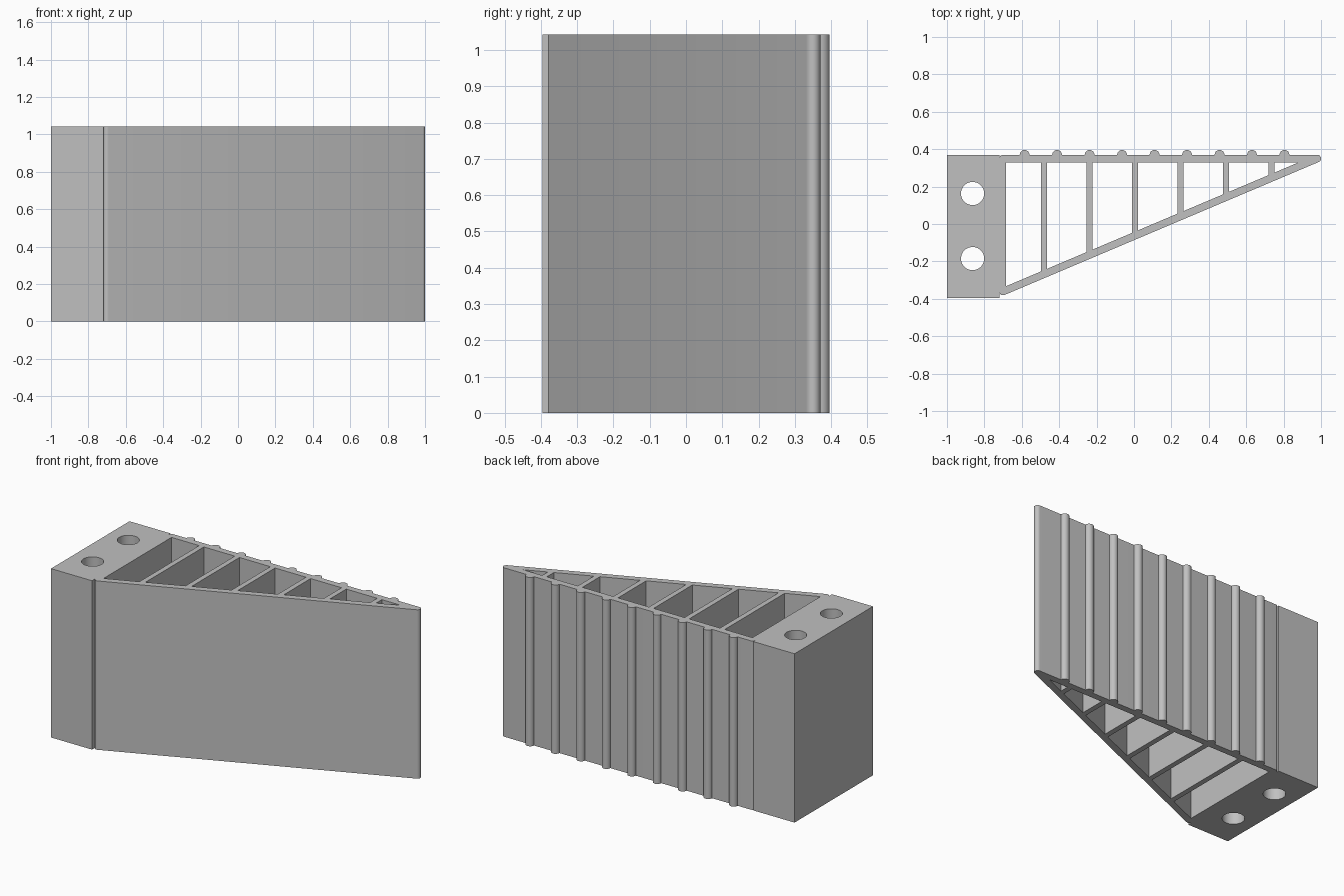
import bpy
import bmesh
from math import pi, sin, cos, atan2

cube = bpy.data.objects.get("Cube")
if cube:
    bpy.data.objects.remove(cube, do_unlink=True)

HEIGHT = 1.042
WALL_R = 0.02          # half the thickness of the frame walls
RIB_HALF = 0.016
JOINT_X = -0.72        # where the frame meets the block
BACK_Y, TIP_X, HEEL_Y = 0.35, 0.98, -0.361
HEEL_X = JOINT_X + WALL_R

grey = bpy.data.materials.new("plain grey")
grey.use_nodes = True
colour = (0.53, 0.53, 0.53, 1)
grey.diffuse_color = colour
grey.node_tree.nodes["Principled BSDF"].inputs["Base Color"].default_value = colour


def arc(cx, cy, r, start, end, steps):
    return [(cx + r * cos(start + (end - start) * i / steps),
             cy + r * sin(start + (end - start) * i / steps)) for i in range(steps + 1)]


def circle(cx, cy, r, steps=40):
    return arc(cx, cy, r, 0, 2 * pi, steps)[:-1]


def extrude_profile(name, loops):
    """Fill the first loop, cut the others as holes, and extrude up from the floor."""
    curve = bpy.data.curves.new(name + "_profile", "CURVE")
    curve.dimensions = "2D"
    curve.fill_mode = "BOTH"
    curve.extrude = HEIGHT / 2
    for loop in loops:
        spline = curve.splines.new("POLY")
        spline.points.add(len(loop) - 1)
        for point, (x, y) in zip(spline.points, loop):
            point.co = (x, y, 0, 1)
        spline.use_cyclic_u = True
    helper = bpy.data.objects.new(name + "_helper", curve)
    bpy.context.collection.objects.link(helper)
    bpy.context.view_layer.update()
    graph = bpy.context.evaluated_depsgraph_get()
    mesh = bpy.data.meshes.new_from_object(helper.evaluated_get(graph))
    bpy.data.objects.remove(helper, do_unlink=True)
    bpy.data.curves.remove(curve)

    bm = bmesh.new()
    bm.from_mesh(mesh)
    bmesh.ops.remove_doubles(bm, verts=bm.verts, dist=0.0001)
    bmesh.ops.translate(bm, verts=bm.verts, vec=(0, 0, HEIGHT / 2))
    bmesh.ops.recalc_face_normals(bm, faces=bm.faces)
    bm.to_mesh(mesh)
    bm.free()
    mesh.materials.clear()
    mesh.materials.append(grey)
    obj = bpy.data.objects.new(name, mesh)
    bpy.context.collection.objects.link(obj)
    bpy.ops.object.select_all(action="DESELECT")
    obj.select_set(True)
    bpy.context.view_layer.objects.active = obj
    bpy.ops.object.shade_smooth_by_angle(angle=pi / 6)
    return obj


# Mounting block with two bolt holes
block = [(-1, -0.395), (JOINT_X, -0.395), (JOINT_X, 0.37), (-1, 0.37)]
extrude_profile("mounting_block", [block] + [circle(-0.863, y, 0.062) for y in (0.163, -0.185)])

# Wedge frame: rounded triangle with pockets left between the ribs
slope = (BACK_Y - HEEL_Y) / (TIP_X - HEEL_X)
tilt = atan2(slope, 1)
outline = (arc(HEEL_X, BACK_Y, WALL_R, pi / 2, pi, 6)
           + arc(HEEL_X, HEEL_Y, WALL_R, pi, 1.5 * pi + tilt, 8)
           + arc(TIP_X, BACK_Y, WALL_R, -pi / 2 + tilt, pi / 2, 14))
pocket_back = BACK_Y - WALL_R


def pocket_front(x):
    return HEEL_Y + slope * (x - HEEL_X) + WALL_R / cos(tilt)


ribs = [-0.48 + 0.243 * i for i in range(6)]
lefts = [-0.685] + [x + RIB_HALF for x in ribs]
pockets = [[(a, pocket_front(a)), (b, pocket_front(b)), (b, pocket_back), (a, pocket_back)]
           for a, b in zip(lefts, [x - RIB_HALF for x in ribs])]
apex = HEEL_X + (pocket_back - pocket_front(HEEL_X)) / slope
pockets.append([(lefts[-1], pocket_front(lefts[-1])), (apex, pocket_back), (lefts[-1], pocket_back)])
extrude_profile("ribbed_wedge_frame", [outline] + pockets)

# Half-round grip ridges along the back
for i in range(9):
    ridge = arc(-0.585 + 0.1737 * i, BACK_Y + WALL_R, 0.026, 0, pi, 14)
    extrude_profile(f"grip_ridge_{i + 1}", [ridge])
